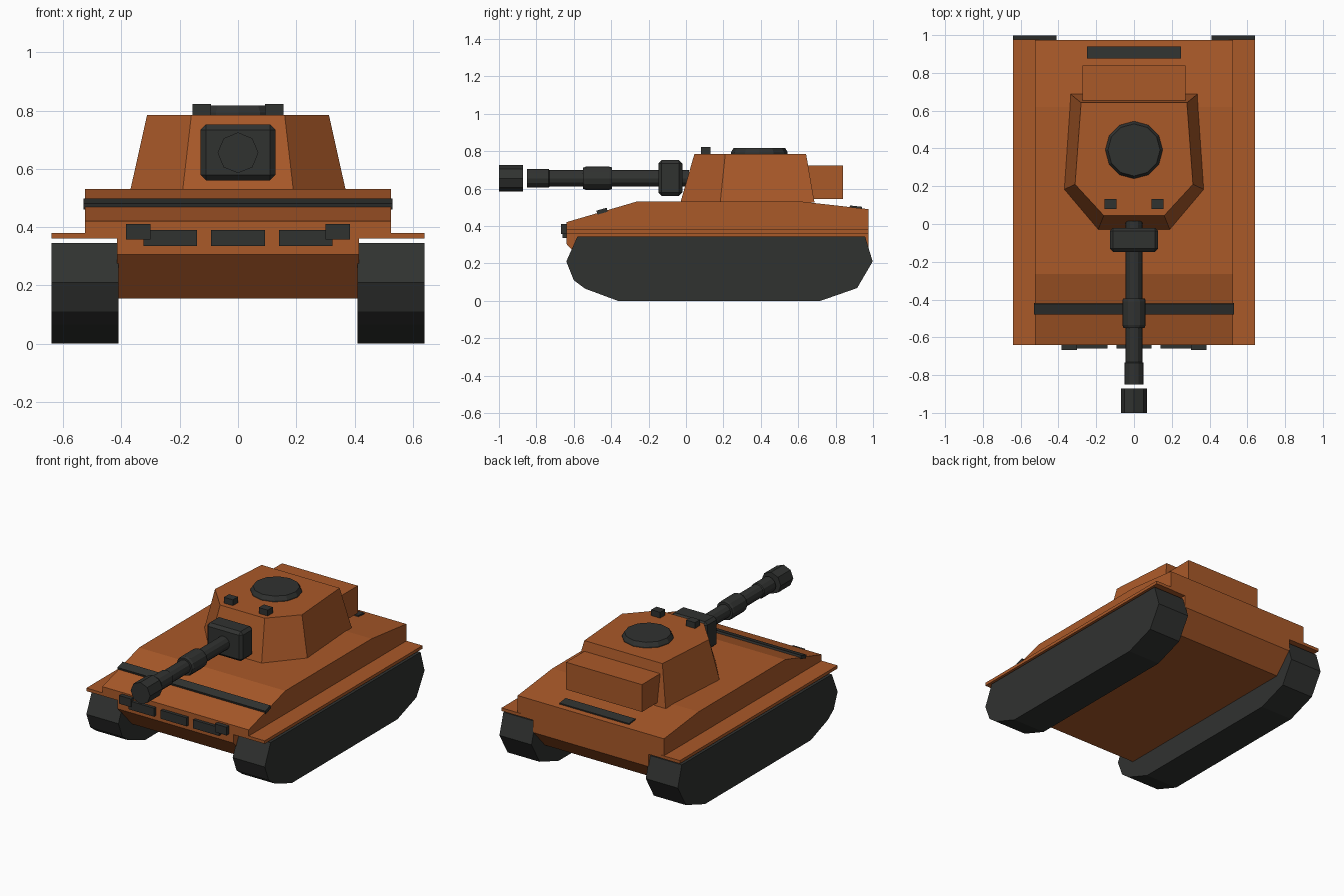
import bpy, bmesh, math
from mathutils import Vector

if "Cube" in bpy.data.objects:
    bpy.data.objects.remove(bpy.data.objects["Cube"])


def material(name, rgb):
    m = bpy.data.materials.new(name)
    m.diffuse_color = (*rgb, 1)
    m.use_nodes = True
    m.node_tree.nodes["Principled BSDF"].inputs["Base Color"].default_value = m.diffuse_color
    return m


PAINT = material("orange_paint", (0.40, 0.10, 0.022))
DARK = material("dark_metal", (0.030, 0.032, 0.030))


def finish(name, bm, mat):
    bmesh.ops.recalc_face_normals(bm, faces=bm.faces)
    me = bpy.data.meshes.new(name)
    bm.to_mesh(me)
    bm.free()
    me.materials.append(mat)
    ob = bpy.data.objects.new(name, me)
    bpy.context.collection.objects.link(ob)
    return ob


def loft(name, rings, mat):
    """Closed solid through rings with equal point counts."""
    bm = bmesh.new()
    vs = [[bm.verts.new(p) for p in r] for r in rings]
    n = len(vs[0])
    for a, b in zip(vs, vs[1:]):
        for i in range(n):
            j = (i + 1) % n
            bm.faces.new((a[i], a[j], b[j], b[i]))
    bm.faces.new(vs[0][::-1])
    bm.faces.new(vs[-1])
    return finish(name, bm, mat)


def side_profile(name, pts, x0, x1, mat):
    return loft(name, [[(x, y, z) for y, z in pts] for x in (x0, x1)], mat)


def box(name, x, y, z, mat, bevel=0, tilt=0):
    """Box from (min, max) ranges, tilted about its own x axis."""
    bm = bmesh.new()
    bmesh.ops.create_cube(bm, size=1)
    for v in bm.verts:
        v.co = Vector([c * (r[1] - r[0]) for c, r in zip(v.co, (x, y, z))])
    ob = finish(name, bm, mat)
    ob.location = [(r[0] + r[1]) / 2 for r in (x, y, z)]
    ob.rotation_euler.x = tilt
    if bevel:
        m = ob.modifiers.new("bevel", "BEVEL")
        m.width, m.segments = bevel, 1
    return ob


def gun_tube(name, stations, sides):
    """Turned part along y; stations are (y, radius)."""
    rings = [[(r * math.cos(2 * math.pi * i / sides), y,
               0.655 + r * math.sin(2 * math.pi * i / sides))
              for i in range(sides)] for y, r in stations]
    return loft(name, rings, DARK)


# Hull
side_profile("lower_hull", [(-0.64, 0.42), (-0.64, 0.305), (-0.50, 0.155), (0.86, 0.155),
                            (0.975, 0.28), (0.975, 0.42)], -0.415, 0.415, PAINT)
side_profile("upper_hull", [(-0.64, 0.36), (-0.64, 0.42), (-0.265, 0.53), (0.62, 0.53),
                            (0.975, 0.49), (0.975, 0.36)], -0.525, 0.525, PAINT)

# Tracks and fenders
track = [(-0.58, 0.345), (-0.64, 0.21), (-0.60, 0.11), (-0.54, 0.065), (-0.365, 0),
         (0.72, 0), (0.915, 0.068), (0.998, 0.21), (0.957, 0.345)]
for side, s in (("left", -1), ("right", 1)):
    side_profile(side + "_track", track, s * 0.41, s * 0.64, DARK)
    a, b = sorted((s * 0.50, s * 0.64))
    box(side + "_fender", (a, b), (-0.64, 0.977), (0.36, 0.38), PAINT)

# Hull fittings
box("glacis_strip", (-0.53, 0.53), (-0.477, -0.42), (0.468, 0.490), DARK,
    tilt=math.atan2(0.11, 0.375))
box("rear_grille", (-0.25, 0.25), (0.875, 0.94), (0.488, 0.506), DARK,
    tilt=-math.atan2(0.04, 0.355))
for i, x in enumerate((-0.2325, 0, 0.2325)):
    box(f"spare_link_{i + 1}", (x - 0.0925, x + 0.0925), (-0.66, -0.635), (0.335, 0.39), DARK)
for side, s in (("left", -1), ("right", 1)):
    box(side + "_headlight", (s * 0.343 - 0.042, s * 0.343 + 0.042), (-0.668, -0.635),
        (0.357, 0.41), DARK)

# Turret


def turret_ring(half, z):
    return [(x, y, z) for x, y in half] + [(-x, y, z) for x, y in reversed(half)]


loft("turret", [turret_ring([(0.19, -0.03), (0.37, 0.183), (0.335, 0.687)], 0.525),
                turret_ring([(0.16, 0.045), (0.312, 0.21), (0.28, 0.642)], 0.785)], PAINT)
box("turret_bustle", (-0.272, 0.272), (0.60, 0.84), (0.545, 0.722), PAINT)
cupola = [[(r * math.cos(math.tau * i / 12), 0.392 + r * math.sin(math.tau * i / 12), z)
           for i in range(12)] for r, z in ((0.152, 0.78), (0.152, 0.793), (0.138, 0.817))]
loft("cupola", cupola, DARK)
for side, s in (("left", -1), ("right", 1)):
    box(side + "_periscope", (s * 0.125 - 0.032, s * 0.125 + 0.032), (0.08, 0.132),
        (0.78, 0.823), DARK)

# Gun
box("gun_mantlet", (-0.128, 0.128), (-0.148, -0.02), (0.56, 0.752), DARK, bevel=0.018)
gun_tube("gun_barrel", [(0.015, 0.044), (-0.73, 0.044), (-0.735, 0.05), (-0.85, 0.05)], 12)
gun_tube("barrel_sleeve", [(-0.395, 0.058), (-0.41, 0.062), (-0.535, 0.062), (-0.55, 0.056)], 12)
gun_tube("muzzle_brake", [(-0.872, 0.07), (-1.0, 0.07)], 8)
